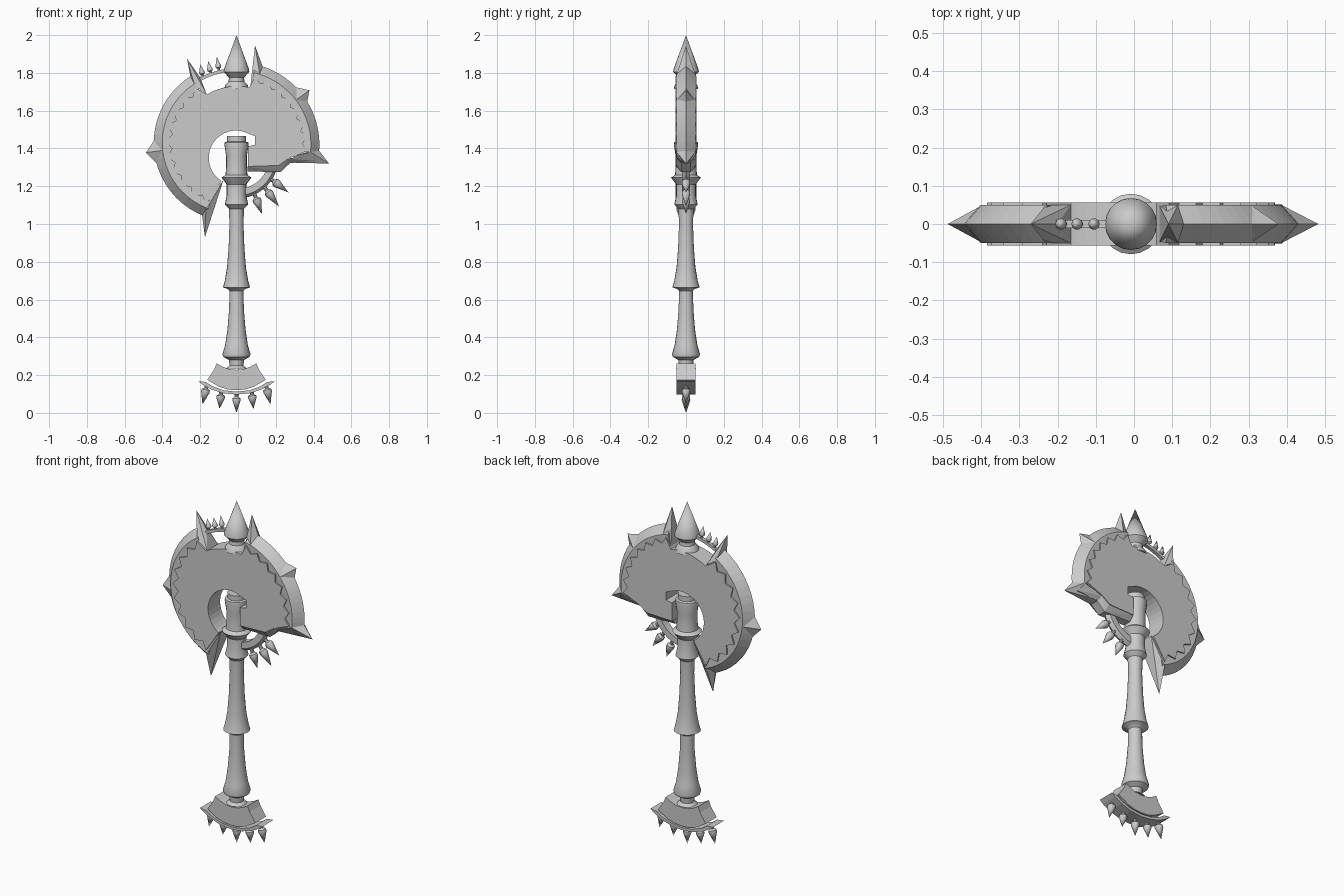
import bpy, bmesh, math
from mathutils import Vector

if "Cube" in bpy.data.objects:
    bpy.data.objects.remove(bpy.data.objects["Cube"])

AX = -0.008  # x of the shaft axis


def finish(bm, name, smooth=False):
    bmesh.ops.recalc_face_normals(bm, faces=bm.faces)
    me = bpy.data.meshes.new(name)
    bm.to_mesh(me)
    bm.free()
    ob = bpy.data.objects.new(name, me)
    bpy.context.collection.objects.link(ob)
    if smooth:
        bpy.context.view_layer.objects.active = ob
        ob.select_set(True)
        bpy.ops.object.shade_smooth_by_angle(angle=math.radians(35))
        ob.select_set(False)
    return ob


def plate(name, pts, t):
    """Flat outline in the xz plane, thickened to y = +-t."""
    bm = bmesh.new()
    f = bm.faces.new([bm.verts.new((x, -t, z)) for x, z in pts])
    ext = bmesh.ops.extrude_face_region(bm, geom=[f])
    bmesh.ops.translate(bm, vec=(0, 2 * t, 0),
                        verts=[v for v in ext['geom'] if isinstance(v, bmesh.types.BMVert)])
    return finish(bm, name)


def lathe(name, prof, base, direction, n=20, smooth=True):
    """Turn (radius, height) pairs about a direction."""
    bm = bmesh.new()
    q = Vector((0, 0, 1)).rotation_difference(Vector(direction))
    rings = []
    for r, h in prof:
        rings.append([bm.verts.new(Vector(base) + q @ Vector((
            r * math.cos(2 * math.pi * i / n), r * math.sin(2 * math.pi * i / n), h)))
            for i in range(n)])
    for a, b in zip(rings, rings[1:]):
        for i in range(n):
            bm.faces.new((a[i], a[(i + 1) % n], b[(i + 1) % n], b[i]))
    bm.faces.new(rings[0])
    bm.faces.new(rings[-1])
    bmesh.ops.remove_doubles(bm, verts=bm.verts, dist=1e-5)
    return finish(bm, name, smooth)


def hull(name, pts):
    """Convex solid from (x, z, y) points mirrored in y."""
    bm = bmesh.new()
    for x, z, y in pts:
        for s in ((1, -1) if y else (1,)):
            bm.verts.new((x, s * y, z))
    bmesh.ops.convex_hull(bm, input=bm.verts)
    return finish(bm, name)


def arc(c, r, a0, a1, n):
    out = []
    for i in range(n + 1):
        a = math.radians(a0 + (a1 - a0) * i / n)
        out.append((c[0] + r * math.cos(a), c[1] + r * math.sin(a)))
    return out


def zigzag(c, r0, r1, a0, a1, n):
    hi, lo = arc(c, r0, a0, a1, n), arc(c, r1, a0, a1, n)
    return [lo[i] if i % 2 else hi[i] for i in range(n + 1)]


def sweep(name, c, section, a0, a1, n):
    """Sweep an (r, y) section around an arc in the xz plane."""
    bm = bmesh.new()
    cols = [arc(c, r, a0, a1, n) for r, _ in section]
    rows = [[bm.verts.new((cols[k][i][0], section[k][1], cols[k][i][1]))
             for k in range(len(section))] for i in range(n + 1)]
    m = len(section)
    for a, b in zip(rows, rows[1:]):
        for k in range(m):
            bm.faces.new((a[k], a[(k + 1) % m], b[(k + 1) % m], b[k]))
    bm.faces.new(rows[0])
    bm.faces.new(rows[-1])
    return finish(bm, name)


def stud(name, base, tip, r):
    d = Vector((tip[0] - base[0], 0, tip[1] - base[1]))
    L = d.length
    lathe(name, [(r * .45, 0), (r * .45, L * .22), (r * .95, L * .3), (r, L * .4), (0, L)],
          (base[0], 0, base[1]), d, 10)


# shaft
lathe("shaft", [(.055, .235), (.037, .25), (.04, .28), (.07, .297), (.074, .312), (.06, .36),
                (.048, .44), (.039, .55), (.037, .645), (.045, .655), (.072, .665), (.062, .70),
                (.05, .77), (.042, .87), (.037, 1.0), (.04, 1.08), (.062, 1.103), (.052, 1.15),
                (.052, 1.21), (.079, 1.245), (.058, 1.26), (.055, 1.30), (.055, 1.36),
                (.064, 1.42), (.062, 1.432), (.05, 1.436), (.05, 1.465)], (AX, 0, 0), (0, 0, 1))
# top finial
lathe("finial", [(.065, 1.715), (.06, 1.735), (.042, 1.755), (.04, 1.775), (.068, 1.805),
                 (.066, 1.82), (0, 2.0)], (AX, 0, 0), (0, 0, 1))

# blade body with jagged edges
CL, CR = (-.03, 1.43), (-.005, 1.42)
body = [(-.205, 1.70), (-.165, 1.685)]
body = (zigzag(CL, .355, .32, 247, 124, 18) + [(-.165, 1.685)]
        + arc(CR, .31, 118, 78, 8)
        + zigzag(CR, .375, .345, 75, -5, 14)
        + [(.265, 1.345), (.215, 1.31), (.052, 1.305), (.052, 1.412), (.09, 1.418), (.09, 1.465)]
        + arc((-.01, 1.35), .145, 75, 238, 16))
plate("blade_body", body, .056)

# sharpened rims
for nm, c, R, a0, a1 in (("left_rim", CL, .416, 122, 250), ("right_rim", CR, .436, 77, -6)):
    q = R - .045
    sweep(nm, c, [(R, 0), (q, .05), (q - .07, .046), (q - .07, -.046), (q, -.05)], a0, a1, 20)

# blade horns
hull("left_top_horn", [(-.27, 1.876, 0), (-.25, 1.77, 0), (-.2, 1.775, 0), (-.165, 1.685, .05),
                       (-.23, 1.735, .05)])
hull("left_side_horn", [(-.487, 1.378, 0), (-.44, 1.45, 0), (-.43, 1.32, 0), (-.395, 1.39, .05)])
hull("left_low_horn", [(-.175, .93, 0), (-.19, 1.045, 0), (-.078, 1.23, .05), (-.17, 1.075, .05),
                       (-.14, 1.16, .05)])
hull("right_top_horn", [(.09, 1.945, 0), (.13, 1.835, 0), (.065, 1.725, .05), (.115, 1.79, .05)])
hull("right_side_horn", [(.378, 1.708, 0), (.3, 1.725, 0), (.365, 1.64, 0), (.305, 1.655, .05)])
hull("right_low_horn", [(.482, 1.32, 0), (.42, 1.4, 0), (.275, 1.325, .03), (.385, 1.38, .05),
                        (.3, 1.36, .05)])

# chamfered lower edge of right blade
up = [(.05, 1.305), (.215, 1.31), (.265, 1.345), (.385, 1.372)]
lo = [(.05, 1.278), (.225, 1.275), (.275, 1.322), (.41, 1.335)]
for i in range(3):
    hull("lower_chamfer_%d" % i, [(*up[i], .052), (*up[i + 1], .052),
                                  (*lo[i], .025), (*lo[i + 1], .025)])

# upper guard wire and studs
sweep("upper_wire", CR, [(.405, .01), (.405, -.01), (.388, -.01), (.388, .01)], 95, 122, 8)
for x0, z0, x1, z1 in ((-.185, 1.775, -.2, 1.845), (-.143, 1.79, -.158, 1.862),
                       (-.1, 1.805, -.112, 1.885)):
    stud("upper_stud", (x0, z0), (x1, z1), .015)

# lower guard ring and studs
sweep("lower_ring", (-.005, 1.355), [(.22, 0), (.205, .022), (.17, .022), (.17, -.022), (.205, -.022)],
      -90, -15, 12)
for x0, z0, x1, z1 in ((.165, 1.245, .267, 1.167), (.135, 1.2, .217, 1.093),
                       (.085, 1.165, .127, 1.053)):
    stud("lower_stud", (x0, z0), (x1, z1), .023)


def mirrored(half):
    return [(AX - x, z) for x, z in half] + [(AX + x, z) for x, z in reversed(half) if x]


# pommel fan, band and studs
plate("pommel_fan", mirrored([(0, .228), (.04, .232), (.075, .245), (.105, .262), (.118, .23),
                              (.155, .175), (.09, .137), (.045, .124), (0, .12)]), .05)
plate("pommel_band", mirrored([(0, .112), (.07, .12), (.13, .142), (.16, .163), (.203, .168),
                               (.18, .15), (.135, .125), (.07, .104), (0, .097)]), .05)
for x0, z0, x1, z1 in ((-.155, .155, -.18, .045), (-.08, .12, -.09, .022), (0, .11, 0, 0),
                       (.08, .12, .09, .022), (.155, .155, .18, .045)):
    stud("pommel_stud", (AX + x0, z0), (AX + x1, z1), .023)
